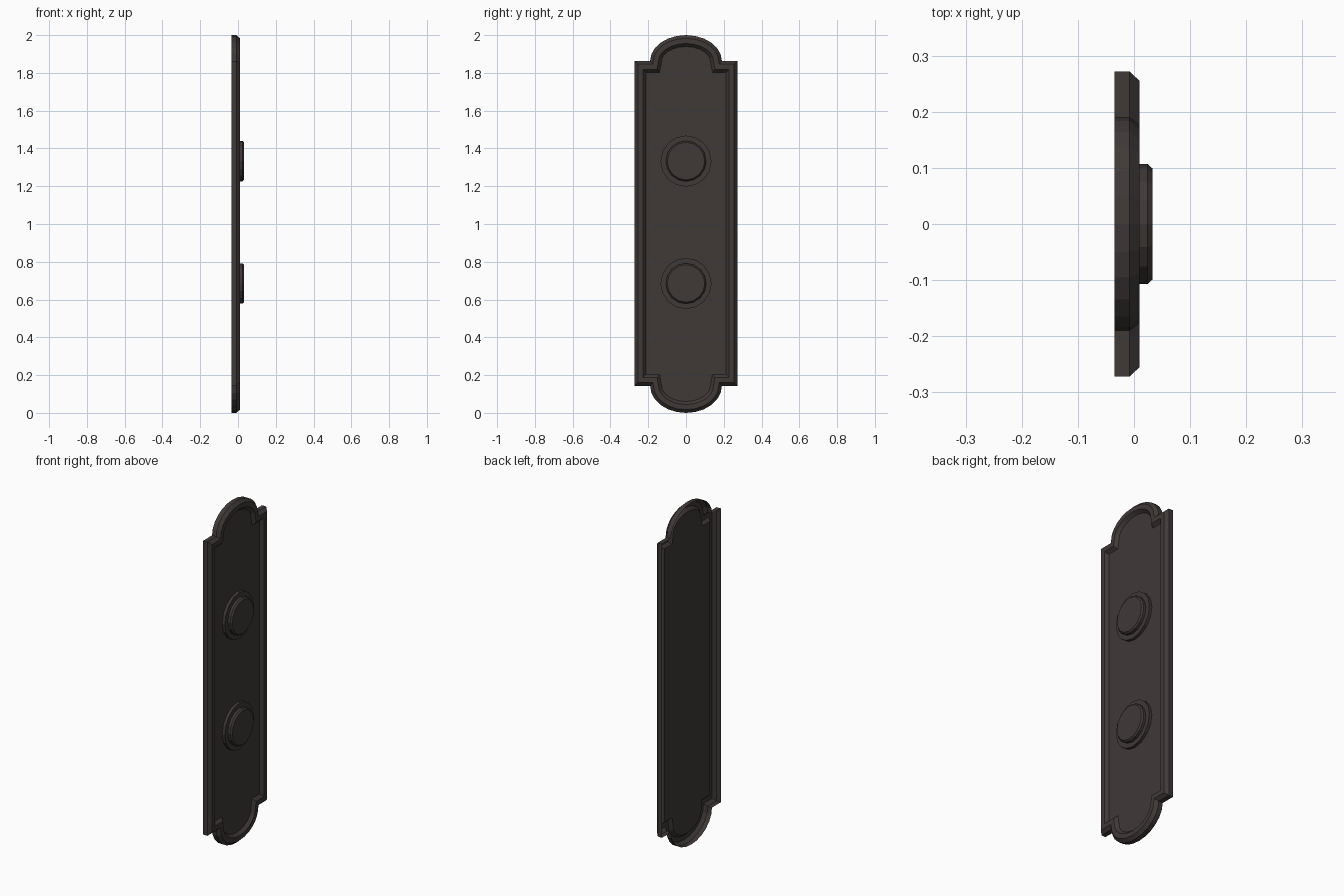
import bpy, bmesh, math
from mathutils import Vector

if "Cube" in bpy.data.objects:
    bpy.data.objects.remove(bpy.data.objects["Cube"])

mat = bpy.data.materials.new("dark bronze")
mat.diffuse_color = (0.05, 0.041, 0.039, 1)
mat.use_nodes = True
mat.node_tree.nodes["Principled BSDF"].inputs["Base Color"].default_value = mat.diffuse_color


def outline():
    # Counter-clockwise (y, z) outline: straight sides with an elliptical lobe at each end
    hw, lobe, n = 0.272, 0.19, 12
    pts = []
    for z, h, start in ((1.863, 0.137, 0), (0.143, 0.143, math.pi)):
        s = 1 if start == 0 else -1
        pts.append(Vector((s * hw, z)))
        for i in range(n + 1):
            a = start + math.pi * i / n
            pts.append(Vector((lobe * math.cos(a), z + h * math.sin(a))))
        pts.append(Vector((-s * hw, z)))
    return pts


def inset(pts, d):
    # Mitred inward offset of a counter-clockwise loop
    out = []
    for i, p in enumerate(pts):
        a = (p - pts[i - 1]).normalized()
        b = (pts[(i + 1) % len(pts)] - p).normalized()
        na, nb = Vector((-a.y, a.x)), Vector((-b.y, b.x))
        out.append(p + (na + nb) * d / (1 + na.dot(nb)))
    return out


def loft(name, loops):
    # Bridge successive (x, loop) rings and cap the last one; the back stays open
    bm = bmesh.new()
    rings = [[bm.verts.new((x, p.x, p.y)) for p in pts] for x, pts in loops]
    for r, q in zip(rings, rings[1:]):
        n = len(r)
        for i in range(n):
            j = (i + 1) % n
            bm.faces.new((r[i], r[j], q[j], q[i]))
    bm.faces.new(rings[-1])
    me = bpy.data.meshes.new(name)
    bm.to_mesh(me)
    bm.free()
    me.materials.append(mat)
    ob = bpy.data.objects.new(name, me)
    bpy.context.collection.objects.link(ob)
    return ob


def circle(r, z, n=16):
    return [Vector((r * math.cos(2 * math.pi * i / n),
                    z + r * math.sin(2 * math.pi * i / n))) for i in range(n)]


# Plate: side wall, outer chamfer, flat rim, slope down to the recessed panel
o = outline()
loft("backplate", [(-0.035, o), (-0.008, o), (0.010, inset(o, 0.017)),
                   (0.010, inset(o, 0.044)), (-0.008, inset(o, 0.060))])

# Two round bosses: wide collar and raised chamfered button
for label, z in (("upper", 1.333), ("lower", 0.685)):
    loft(label + "_collar", [(-0.008, circle(0.135, z)), (0.009, circle(0.135, z))])
    loft(label + "_button", [(0.009, circle(0.107, z)), (0.024, circle(0.107, z)),
                             (0.033, circle(0.099, z))])
